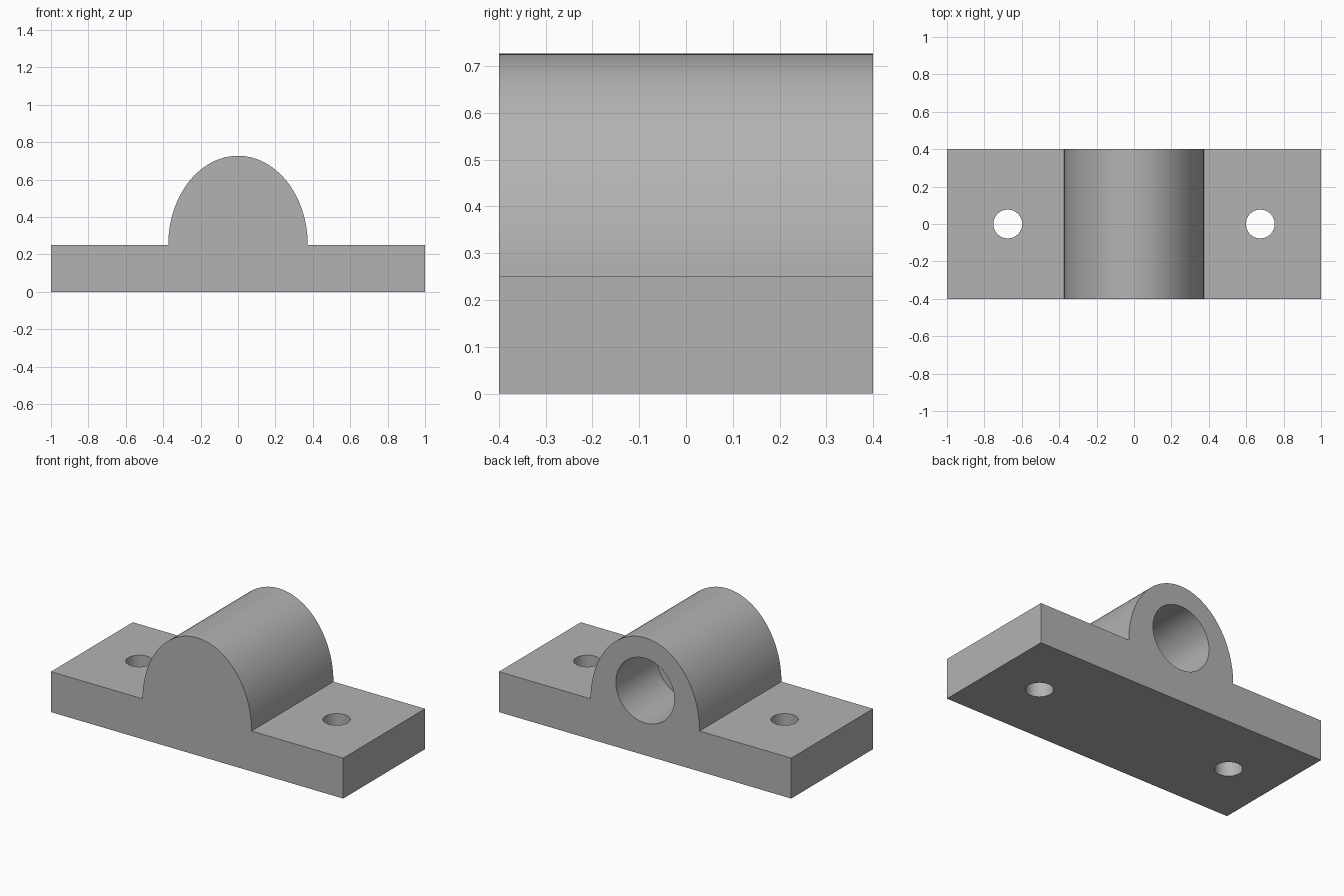
import bpy, bmesh, math
from mathutils import Matrix

default = bpy.data.objects.get("Cube")
if default:
    bpy.data.objects.remove(default, do_unlink=True)

HALF_LENGTH, HALF_DEPTH = 1.0, 0.4
BASE_TOP, PEAK, HUMP_HALF = 0.25, 0.727, 0.373
BORE_RADIUS, BORE_HEIGHT, BORE_DEPTH = 0.2, 0.4, 0.4
BOLT_X, BOLT_RADIUS = 0.675, 0.077

metal = bpy.data.materials.new("plain grey")
metal.use_nodes = True
GREY = (0.45, 0.45, 0.45, 1)
metal.diffuse_color = GREY
metal.node_tree.nodes["Principled BSDF"].inputs["Base Color"].default_value = GREY


def add_object(name, bm):
    bmesh.ops.recalc_face_normals(bm, faces=bm.faces)
    mesh = bpy.data.meshes.new(name)
    bm.to_mesh(mesh)
    bm.free()
    mesh.materials.append(metal)
    obj = bpy.data.objects.new(name, mesh)
    bpy.context.collection.objects.link(obj)
    return obj


def cylinder(name, radius, depth, matrix):
    bm = bmesh.new()
    bmesh.ops.create_cone(bm, cap_ends=True, segments=64, radius1=radius,
                          radius2=radius, depth=depth, matrix=matrix)
    return add_object(name, bm)


# Housing: flat foot with an arched hump, extruded front to back
steps = 64
profile = [(-HALF_LENGTH, 0), (HALF_LENGTH, 0), (HALF_LENGTH, BASE_TOP)]
for i in range(steps + 1):
    a = math.pi * i / steps
    profile.append((HUMP_HALF * math.cos(a),
                    BASE_TOP + (PEAK - BASE_TOP) * math.sin(a)))
profile.append((-HALF_LENGTH, BASE_TOP))
bm = bmesh.new()
front = bm.faces.new([bm.verts.new((x, -HALF_DEPTH, z)) for x, z in profile])
extruded = bmesh.ops.extrude_face_region(bm, geom=[front], use_keep_orig=True)
moved = [v for v in extruded["geom"] if isinstance(v, bmesh.types.BMVert)]
bmesh.ops.translate(bm, verts=moved, vec=(0, 2 * HALF_DEPTH, 0))
housing = add_object("bearing_housing", bm)

# Cutters: blind bore from the back and two through bolt holes
overshoot = 0.1
bore_y = HALF_DEPTH - BORE_DEPTH / 2 + overshoot / 2
cutters = [cylinder("bore_cutter", BORE_RADIUS, BORE_DEPTH + overshoot,
                    Matrix.Translation((0, bore_y, BORE_HEIGHT))
                    @ Matrix.Rotation(math.pi / 2, 4, "X"))]
for side, label in ((1, "left"), (-1, "right")):
    cutters.append(cylinder(label + "_bolt_hole_cutter", BOLT_RADIUS, 1,
                            Matrix.Translation((side * BOLT_X, 0, 0))))

for cutter in cutters:
    cut = housing.modifiers.new(cutter.name, "BOOLEAN")
    cut.operation = "DIFFERENCE"
    cut.solver = "EXACT"
    cut.object = cutter

# Bake the cuts and drop the helpers
bpy.context.view_layer.update()
evaluated = housing.evaluated_get(bpy.context.evaluated_depsgraph_get())
finished = bpy.data.meshes.new_from_object(evaluated)
housing.modifiers.clear()
housing.data = finished
for cutter in cutters:
    bpy.data.objects.remove(cutter, do_unlink=True)

# Smooth arch and bores, crisp edges elsewhere
bpy.ops.object.select_all(action="DESELECT")
housing.select_set(True)
bpy.context.view_layer.objects.active = housing
bpy.ops.object.shade_smooth_by_angle(angle=math.radians(30))
